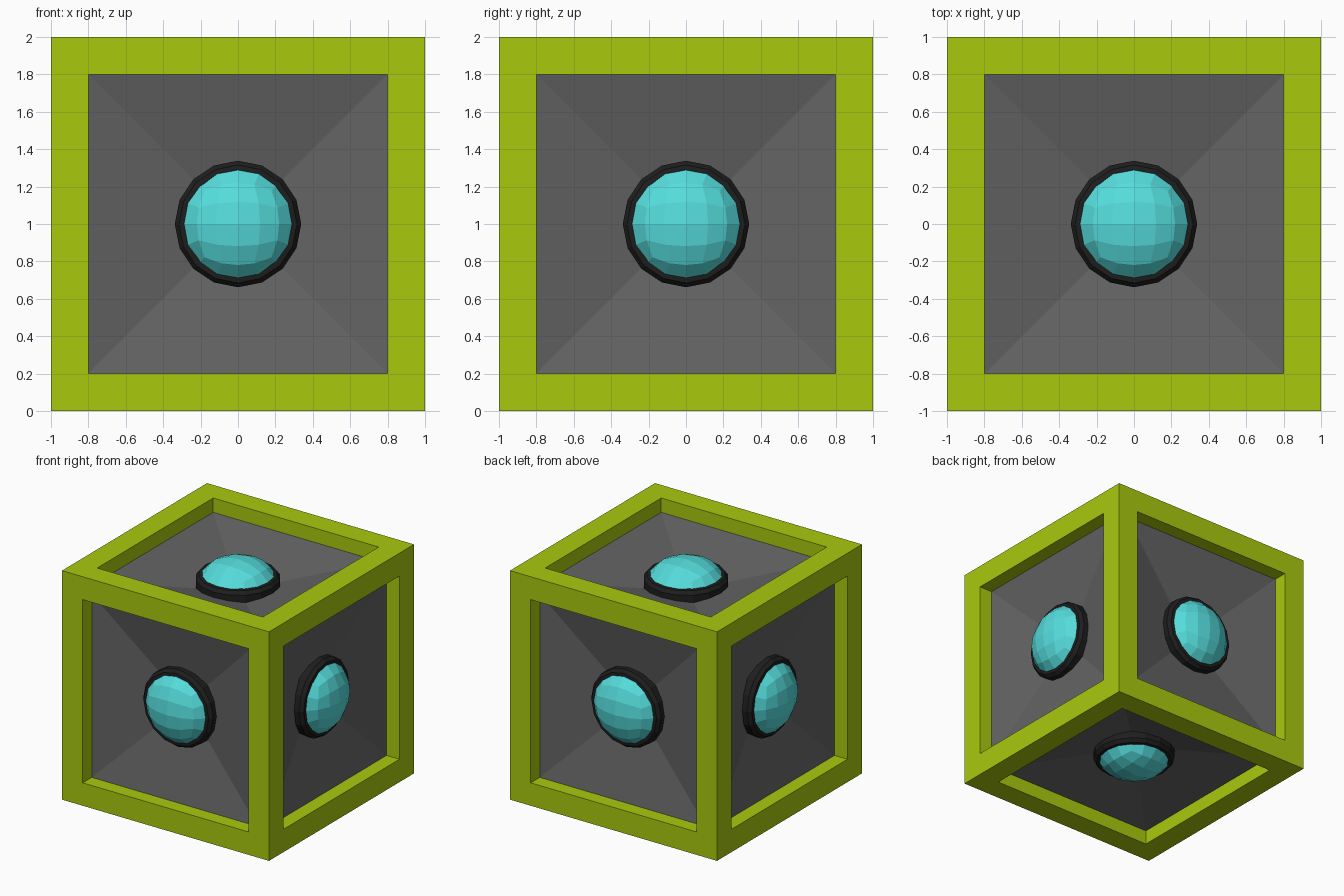
import bpy, bmesh, math
from mathutils import Matrix, Vector

if "Cube" in bpy.data.objects:
    bpy.data.objects.remove(bpy.data.objects["Cube"])


def material(name, rgb):
    m = bpy.data.materials.new(name)
    m.diffuse_color = (*rgb, 1)
    m.use_nodes = True
    m.node_tree.nodes["Principled BSDF"].inputs["Base Color"].default_value = m.diffuse_color
    return m


GREEN = material("lime_green", (0.392, 0.584, 0.004))
GREY = material("dark_grey", (0.125, 0.125, 0.125))
BLACK = material("black", (0.013, 0.013, 0.013))
TEAL = material("teal", (0.092, 0.72, 0.72))

UP = Matrix.Translation((0, 0, 1))
SIDES = {
    "top": Matrix.Identity(4),
    "bottom": Matrix.Rotation(math.pi, 4, 'X'),
    "front": Matrix.Rotation(math.pi / 2, 4, 'X'),
    "back": Matrix.Rotation(-math.pi / 2, 4, 'X'),
    "right": Matrix.Rotation(math.pi / 2, 4, 'Y'),
    "left": Matrix.Rotation(-math.pi / 2, 4, 'Y'),
}


def finish(bm, name, mat):
    me = bpy.data.meshes.new(name)
    bm.to_mesh(me)
    bm.free()
    me.materials.append(mat)
    return me


def place(me, name, matrix):
    ob = bpy.data.objects.new(name, me)
    ob.matrix_world = matrix
    bpy.context.collection.objects.link(ob)


RECESS = 0.125
SQUARE = ((-1, -1), (1, -1), (1, 1), (-1, 1))

# Frame side: flat square border with inner walls going down to the panel
bm = bmesh.new()
loops = [[bm.verts.new((x * s, y * s, z)) for x, y in SQUARE]
         for s, z in ((1, 1), (0.8, 1), (0.8, 1 - RECESS))]
for a, b in zip(loops, loops[1:]):
    for i in range(4):
        j = (i + 1) % 4
        bm.faces.new((a[i], a[j], b[j], b[i]))
frame = finish(bm, "frame", GREEN)

# Sunken panel: shallow inverted pyramid
bm = bmesh.new()
c = bm.verts.new((0, 0, 0.71))
q = [bm.verts.new((x * 0.8, y * 0.8, 1 - RECESS)) for x, y in SQUARE]
for i in range(4):
    bm.faces.new((q[i], q[(i + 1) % 4], c))
panel = finish(bm, "panel", GREY)

# Bezel ring: turned profile with 16 sides
N = 16
profile = [(0.338, 0.74), (0.338, 0.825), (0.315, 0.855), (0.285, 0.858), (0.270, 0.83)]
bm = bmesh.new()
rings = [[bm.verts.new((r * math.cos(2 * math.pi * k / N), r * math.sin(2 * math.pi * k / N), z))
          for k in range(N)] for r, z in profile]
for a, b in zip(rings, rings[1:]):
    for k in range(N):
        j = (k + 1) % N
        bm.faces.new((a[k], a[j], b[j], b[k]))
bezel = finish(bm, "bezel", BLACK)

# Lens: flattened half of a cube-based sphere
bm = bmesh.new()
bmesh.ops.create_cube(bm, size=2)
bmesh.ops.subdivide_edges(bm, edges=bm.edges[:], cuts=3, use_grid_fill=True)
for v in bm.verts:
    d = Vector([math.tan(t * math.pi / 4) for t in v.co]).normalized()
    v.co = (d.x * 0.31, d.y * 0.31, d.z * 0.20)
bmesh.ops.delete(bm, geom=[v for v in bm.verts if v.co.z < -0.01], context='VERTS')
bmesh.ops.translate(bm, verts=bm.verts[:], vec=(0, 0, 0.787))
lens = finish(bm, "lens", TEAL)

# Repeat the parts on all six sides
for side, rot in SIDES.items():
    for me in (frame, panel, bezel, lens):
        place(me, f"{side}_{me.name}", UP @ rot)
